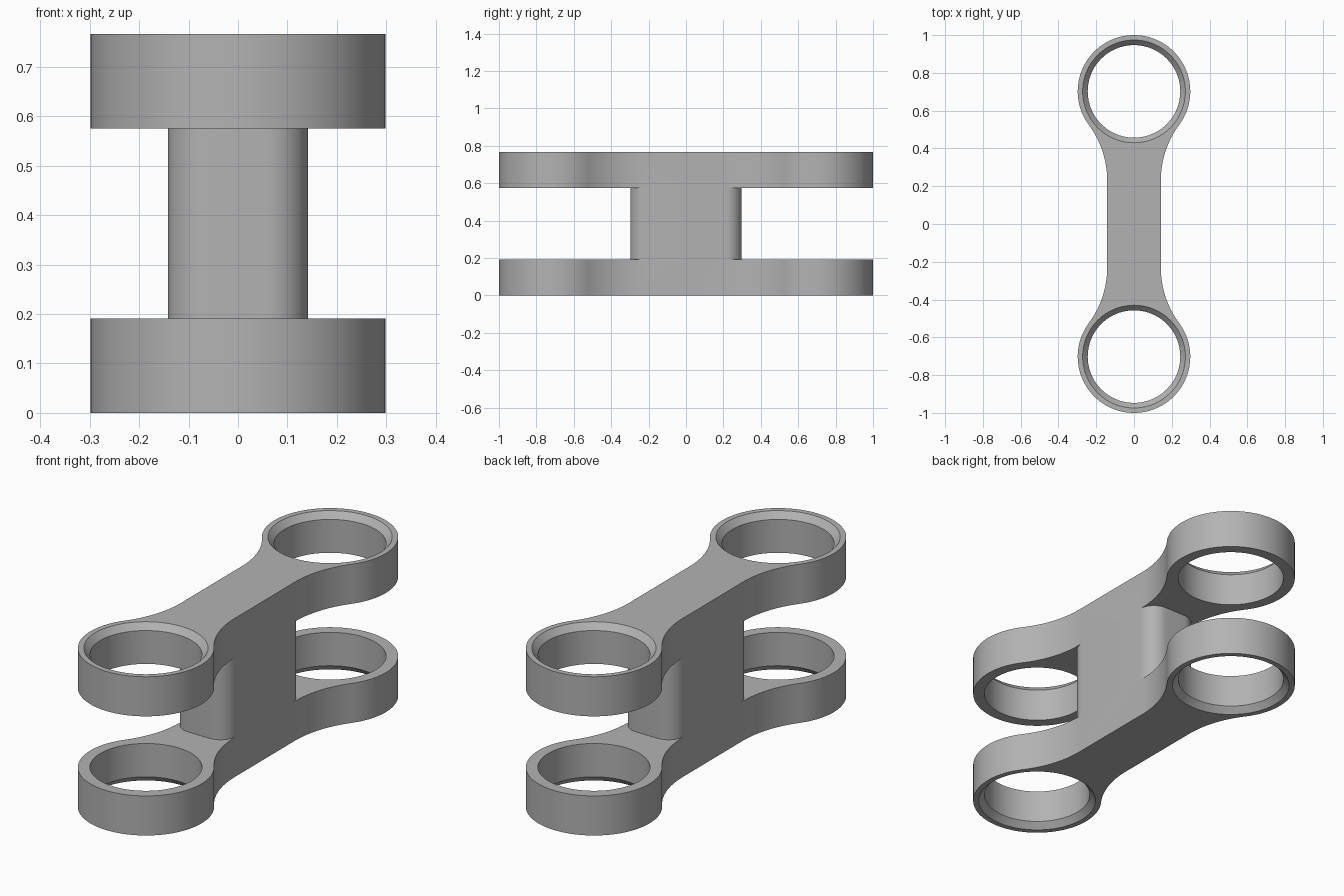
import bpy, bmesh
from math import sin, cos, pi, atan2, hypot

if "Cube" in bpy.data.objects:
    bpy.data.objects.remove(bpy.data.objects["Cube"], do_unlink=True)

HEIGHT, PLATE = 0.766, 0.191        # overall height, plate thickness
EYE_Y, EYE_R, BORE_R = 0.702, 0.298, 0.245
BAR, WEB_Y, WEB_R = 0.142, 0.298, 0.085
FLARE_Y = 0.23                      # where the bar starts to flare
CHAMFER_W, CHAMFER_D = 0.027, 0.03

grey = bpy.data.materials.new("grey metal")
grey.use_nodes = True
grey.diffuse_color = (0.45, 0.45, 0.45, 1)
grey.node_tree.nodes["Principled BSDF"].inputs["Base Color"].default_value = (0.45, 0.45, 0.45, 1)


def arc(cx, cy, r, a, b, n):
    return [(cx + r * cos(a + (b - a) * i / n), cy + r * sin(a + (b - a) * i / n))
            for i in range(n + 1)]


def make_object(name, bm):
    bmesh.ops.recalc_face_normals(bm, faces=bm.faces)
    mesh = bpy.data.meshes.new(name)
    bm.to_mesh(mesh)
    bm.free()
    mesh.materials.append(grey)
    obj = bpy.data.objects.new(name, mesh)
    bpy.context.collection.objects.link(obj)
    return obj


def loft(name, rings):
    """Solid through a stack of matching rings, each (outline, z)."""
    bm = bmesh.new()
    loops = [[bm.verts.new((x, y, z)) for x, y in pts] for pts, z in rings]
    for low, high in zip(loops, loops[1:]):
        for i in range(len(low)):
            bm.faces.new((low[i - 1], low[i], high[i], high[i - 1]))
    bm.faces.new(loops[0])
    bm.faces.new(loops[-1])
    return make_object(name, bm)


# Link outline: straight bar, flares tangent to bar and eye, round eyes
dy = EYE_Y - FLARE_Y
flare_r = (BAR ** 2 + dy ** 2 - EYE_R ** 2) / (2 * (EYE_R - BAR))
touch = atan2(dy, -(BAR + flare_r))
quarter = arc(BAR + flare_r, FLARE_Y, flare_r, pi, touch, 20)
quarter += arc(0, EYE_Y, EYE_R, touch - pi, pi / 2, 44)[1:]
half = quarter + [(-x, y) for x, y in quarter[-2::-1]]
outline = half + [(-x, -y) for x, y in half]
link = loft("double_link", [(outline, 0), (outline, HEIGHT)])

# Slots between the plates, leaving a web with rounded corners
corner = arc(BAR - WEB_R, WEB_Y - WEB_R, WEB_R, 0, pi / 2, 16)
slot = [(0.5, WEB_Y - WEB_R)] + corner + [(-x, y) for x, y in corner[::-1]]
slot += [(-0.5, WEB_Y - WEB_R), (-0.5, 1.2), (0.5, 1.2)]

cutters = []
for side, label in ((-1, "front"), (1, "back")):
    pts = [(side * x, side * y) for x, y in slot]
    cutters.append(loft(label + "_slot_cutter", [(pts, PLATE), (pts, HEIGHT - PLATE)]))
    # Bore chamfered at the outer faces
    profile = [(-CHAMFER_D, BORE_R + 2 * CHAMFER_W), (CHAMFER_D, BORE_R),
               (HEIGHT - CHAMFER_D, BORE_R), (HEIGHT + CHAMFER_D, BORE_R + 2 * CHAMFER_W)]
    cutters.append(loft(label + "_bore_cutter",
                        [(arc(0, side * EYE_Y, r, 0, 2 * pi, 96)[:-1], z) for z, r in profile]))

bpy.context.view_layer.objects.active = link
for cutter in cutters:
    mod = link.modifiers.new(cutter.name, "BOOLEAN")
    mod.operation, mod.solver, mod.object = "DIFFERENCE", "EXACT", cutter
    bpy.ops.object.modifier_apply(modifier=mod.name)
    bpy.data.objects.remove(cutter, do_unlink=True)

bpy.ops.object.select_all(action="DESELECT")
link.select_set(True)
bpy.ops.object.shade_smooth_by_angle(angle=pi / 6)
